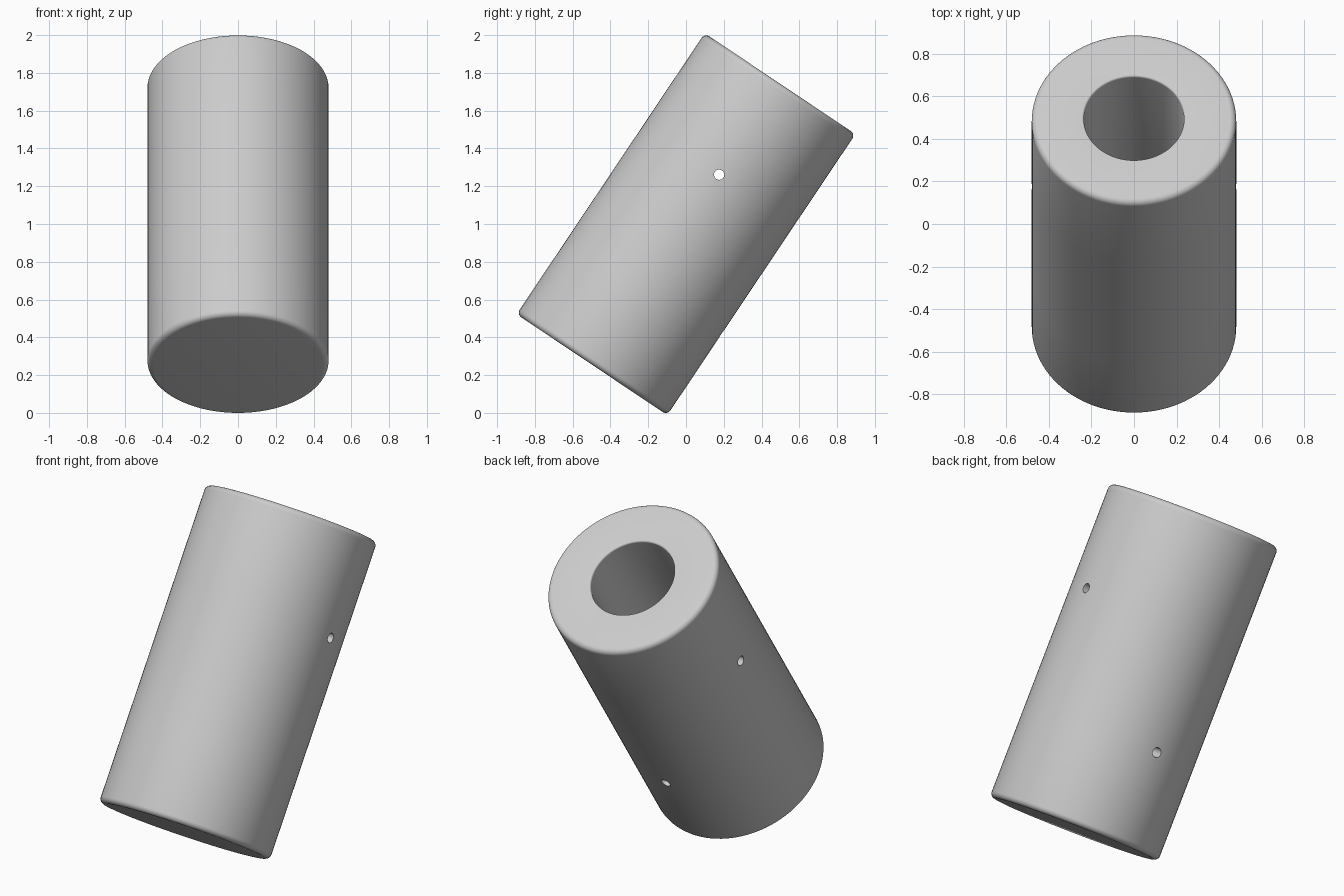
import bpy
import bmesh
import math
from mathutils import Matrix, Vector

cube = bpy.data.objects.get("Cube")
if cube:
    bpy.data.objects.remove(cube, do_unlink=True)

RADIUS, BORE, HALF = 0.48, 0.235, 0.895
FLOOR = -0.62
PIN = 0.027
TILT = math.radians(-33.8)

grey = bpy.data.materials.new("plain_grey")
grey.use_nodes = True
colour = (0.6, 0.6, 0.6, 1)
grey.diffuse_color = colour
grey.node_tree.nodes["Principled BSDF"].inputs["Base Color"].default_value = colour


def make_object(name, bm):
    bmesh.ops.recalc_face_normals(bm, faces=bm.faces)
    mesh = bpy.data.meshes.new(name)
    bm.to_mesh(mesh)
    bm.free()
    mesh.materials.append(grey)
    obj = bpy.data.objects.new(name, mesh)
    bpy.context.collection.objects.link(obj)
    return obj


def fillet(r, z, size, start, steps=6):
    """Quarter arc around (r, z), turning left from the start angle."""
    angles = [start + math.pi / 2 * i / steps for i in range(steps + 1)]
    return [(r + size * math.cos(a), z + size * math.sin(a)) for a in angles]


def pin_cutter(name, start, end):
    bm = bmesh.new()
    start, end = Vector(start), Vector(end)
    axis = end - start
    turn = axis.to_track_quat('Z', 'Y').to_matrix().to_4x4()
    bmesh.ops.create_cone(bm, cap_ends=True, segments=32, radius1=PIN, radius2=PIN,
                          depth=axis.length,
                          matrix=Matrix.Translation((start + end) / 2) @ turn)
    return make_object(name, bm)


# Turned body: base, rounded rims, wall and blind bore
soft, lip = 0.03, 0.01
profile = [(0, -HALF)]
profile += fillet(RADIUS - soft, -HALF + soft, soft, -math.pi / 2)
profile += [(RADIUS, z) for z in (-0.45, -0.3, 0.24, 0.39)]
profile += fillet(RADIUS - soft, HALF - soft, soft, 0)
profile += fillet(BORE + lip, HALF - lip, lip, math.pi / 2)
profile += [(BORE, z) for z in (0.39, 0.24, -0.3, -0.45, FLOOR)]
profile += [(0, FLOOR)]

bm = bmesh.new()
verts = [bm.verts.new((r, 0, z)) for r, z in profile]
edges = [bm.edges.new(pair) for pair in zip(verts, verts[1:])]
bmesh.ops.spin(bm, geom=verts + edges, cent=(0, 0, 0), axis=(0, 0, 1),
               angle=math.tau, steps=96, use_duplicate=False)
bmesh.ops.remove_doubles(bm, verts=bm.verts, dist=0.0002)
body = make_object("tilted_holder", bm)

# Cross hole through both side walls, and one hole in the back wall
cutters = [pin_cutter("cross_hole_cutter", (-0.6, 0, 0.315), (0.6, 0, 0.315)),
           pin_cutter("back_hole_cutter", (0, 0.1, -0.375), (0, 0.6, -0.375))]
bpy.context.view_layer.objects.active = body
body.select_set(True)
for cutter in cutters:
    mod = body.modifiers.new("pin_hole", 'BOOLEAN')
    mod.operation = 'DIFFERENCE'
    mod.solver = 'EXACT'
    mod.object = cutter
    bpy.ops.object.modifier_apply(modifier=mod.name)
for cutter in cutters:
    bpy.data.objects.remove(cutter, do_unlink=True)

# Lean the holder back and raise it to stand on the ground
body.data.transform(Matrix.Rotation(TILT, 4, 'X'))
lowest = min(v.co.z for v in body.data.vertices)
body.data.transform(Matrix.Translation((0, 0, -lowest)))
bpy.ops.object.select_all(action='DESELECT')
body.select_set(True)
bpy.ops.object.shade_smooth_by_angle(angle=math.radians(30))
